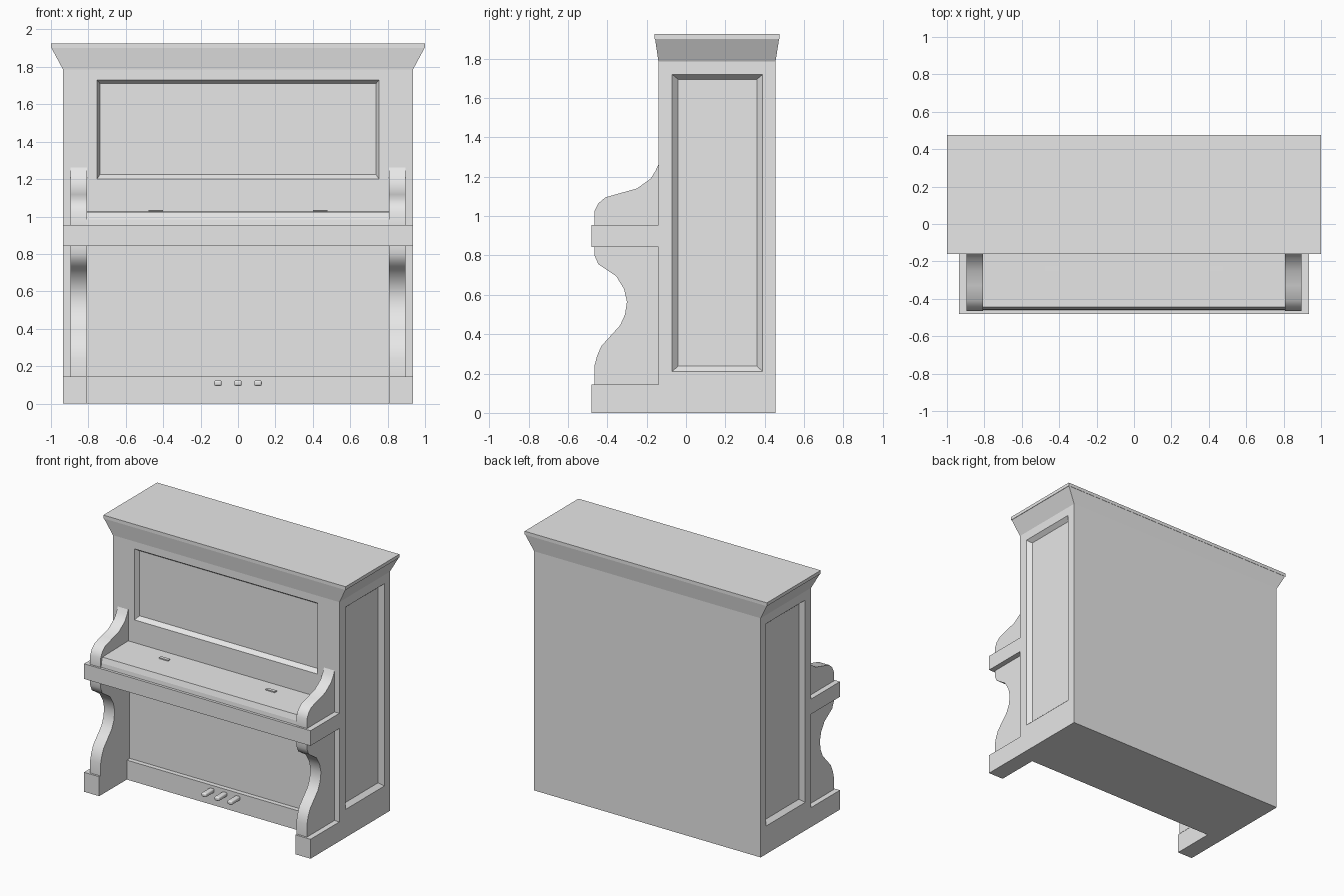
import bpy
import bmesh
from mathutils import Vector

if "Cube" in bpy.data.objects:
    bpy.data.objects.remove(bpy.data.objects["Cube"])

wood = bpy.data.materials.new("grey_wood")
wood.diffuse_color = (0.8, 0.8, 0.8, 1)
wood.use_nodes = True
wood.node_tree.nodes["Principled BSDF"].inputs["Base Color"].default_value = wood.diffuse_color


def finish(name, bm):
    bmesh.ops.recalc_face_normals(bm, faces=bm.faces)
    me = bpy.data.meshes.new(name)
    bm.to_mesh(me)
    bm.free()
    me.materials.append(wood)
    ob = bpy.data.objects.new(name, me)
    bpy.context.collection.objects.link(ob)
    return ob


def loft(name, *rings):
    """Closed solid through rings with equal point counts."""
    bm = bmesh.new()
    vs = [[bm.verts.new(p) for p in r] for r in rings]
    n = len(vs[0])
    for a, b in zip(vs, vs[1:]):
        for i in range(n):
            j = (i + 1) % n
            bm.faces.new((a[i], a[j], b[j], b[i]))
    bm.faces.new(vs[0])
    bm.faces.new(vs[-1])
    return finish(name, bm)


def rect_z(x, y0, y1, z):
    return [(-x, y0, z), (x, y0, z), (x, y1, z), (-x, y1, z)]


def box(name, x0, x1, y0, y1, z0, z1):
    return loft(name, *[[(x0, y0, z), (x1, y0, z), (x1, y1, z), (x0, y1, z)] for z in (z0, z1)])


def extrude_x(name, profile, x0, x1):
    return loft(name, *[[(x, y, z) for y, z in profile] for x in (x0, x1)])


def activate(ob):
    bpy.ops.object.select_all(action='DESELECT')
    ob.select_set(True)
    bpy.context.view_layer.objects.active = ob


def cut(ob, cutter):
    m = ob.modifiers.new("recess", 'BOOLEAN')
    m.operation, m.solver, m.object = 'DIFFERENCE', 'EXACT', cutter
    activate(ob)
    bpy.ops.object.modifier_apply(modifier=m.name)
    bpy.data.objects.remove(cutter)


FRONT, BACK, SIDE = -0.14, 0.455, 0.935

# Cabinet with recessed panels
cabinet = box("cabinet", -SIDE, SIDE, FRONT, BACK, 0, 1.785)


def recess_ring(u0, u1, z0, z1, place):
    return [place(u, z) for u, z in ((u0, z0), (u1, z0), (u1, z1), (u0, z1))]


# Music panel: sloped border, with the cutter continued a little outside
DEPTH = 0.03
cut(cabinet, loft("panel_cutter",
                  recess_ring(-.755, .755, 1.20, 1.73, lambda u, z: (u, FRONT - .02, z)),
                  recess_ring(-.755, .755, 1.20, 1.73, lambda u, z: (u, FRONT, z)),
                  recess_ring(-.737, .737, 1.225, 1.71, lambda u, z: (u, FRONT + DEPTH, z))))
# Side panels
for s in (-1, 1):
    cut(cabinet, loft("panel_cutter",
                      recess_ring(-.07, .39, .21, 1.72, lambda u, z: (s * (SIDE + .02), u, z)),
                      recess_ring(-.07, .39, .21, 1.72, lambda u, z: (s * SIDE, u, z)),
                      recess_ring(-.04, .36, .238, 1.695, lambda u, z: (s * (SIDE - DEPTH), u, z))))
# Knee panel
cut(cabinet, box("panel_cutter", -.81, .81, FRONT - .05, FRONT + .02, .145, .88))

# Cornice
loft("cornice", rect_z(SIDE, FRONT, BACK, 1.785), rect_z(.997, -.157, .473, 1.9),
     rect_z(1.0, -.16, .475, 1.9), rect_z(1.0, -.16, .475, 1.925))

# Base rail, keybed and key lid
box("base_rail", -.81, .81, -.155, FRONT + .01, 0, .145)
box("keybed", -SIDE, SIDE, -.48, FRONT + .02, .842, .955)
extrude_x("key_lid", [(FRONT, .955), (-.46, .955), (-.457, .985), (-.445, 1.025), (FRONT, 1.03)],
          -.81, .81)

# Scrolled legs and arms, feet, lid hinges
LEG = [(FRONT, .145), (-.465, .145), (-.465, .24), (-.452, .29), (-.43, .34), (-.38, .395),
       (-.335, .445), (-.31, .50), (-.30, .565), (-.315, .63), (-.355, .695), (-.40, .725),
       (-.445, .755), (-.465, .80), (-.465, .842), (FRONT, .842)]
ARM = [(FRONT, .955), (-.465, .955), (-.465, 1.025), (-.445, 1.065), (-.41, 1.095),
       (-.33, 1.118), (-.25, 1.14), (-.18, 1.19), (-.155, 1.23), (-.137, 1.27), (FRONT + .01, 1.27)]
for s, side in ((-1, "left"), (1, "right")):
    box(side + "_foot", *sorted((s * .81, s * SIDE)), -.48, FRONT + .01, 0, .145)
    for part, profile in (("_leg", LEG), ("_arm", ARM)):
        ob = extrude_x(side + part, profile, *sorted((s * .808, s * .895)))
        activate(ob)
        bpy.ops.object.shade_smooth_by_angle(angle=0.75)
    box(side + "_hinge", s * .44 - .038, s * .44 + .038, -.25, -.225, 1.02, 1.036)

# Pedals with rounded ends
for i, x in enumerate((-.107, 0, .107)):
    ob = box(f"pedal_{i + 1}", x - .02, x + .02, -.255, -.15, .094, .124)
    m = ob.modifiers.new("round", 'BEVEL')
    m.width, m.segments = .01, 3
    activate(ob)
    bpy.ops.object.shade_smooth_by_angle(angle=0.75)
